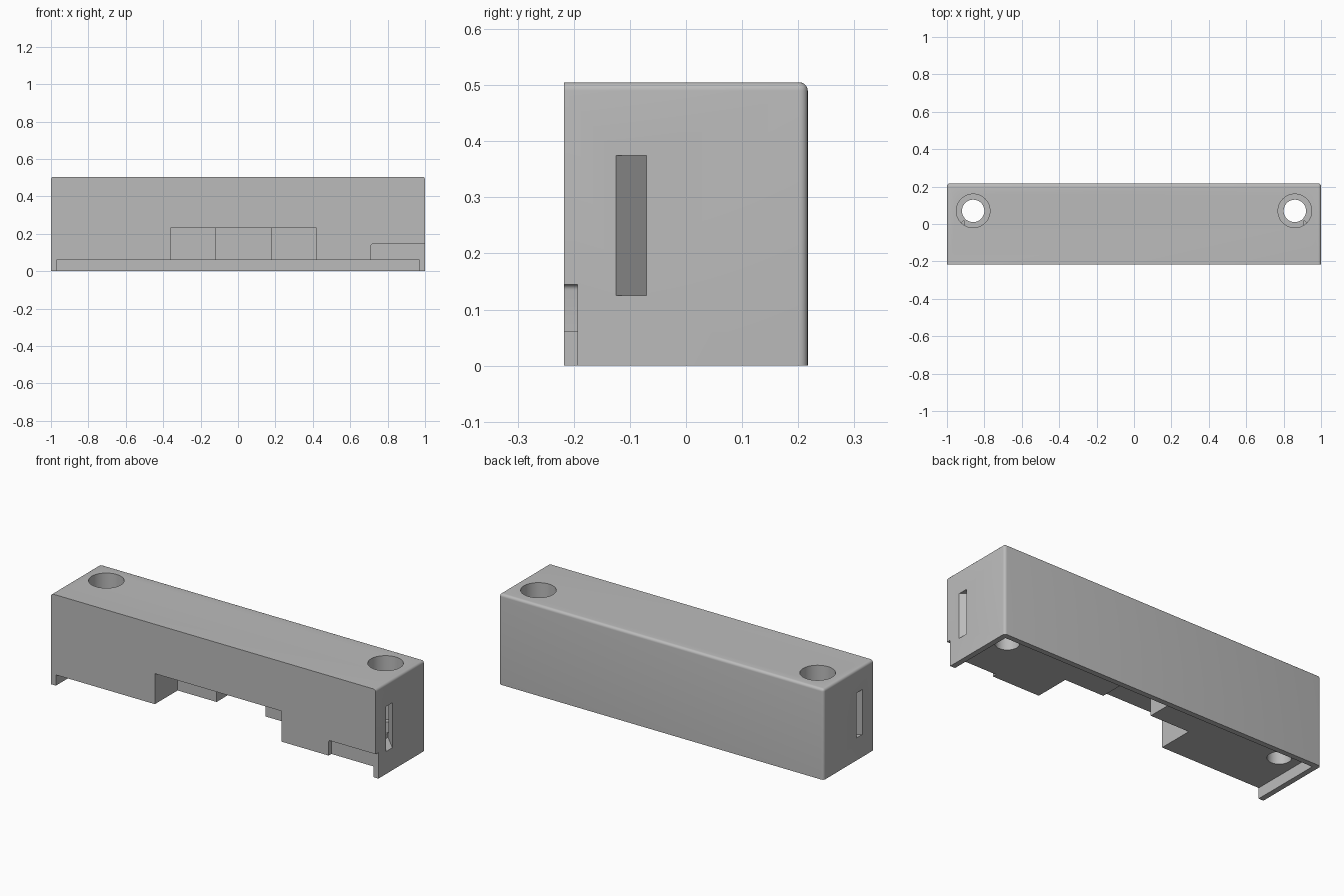
import bpy, bmesh, math
from mathutils import Vector

if "Cube" in bpy.data.objects:
    bpy.data.objects.remove(bpy.data.objects["Cube"], do_unlink=True)

W, D, H = 1.0, 0.217, 0.505      # half width, half depth, height
LIP = 0.06                       # underside recess height
WALL = 0.03

grey = bpy.data.materials.new("plain grey")
grey.use_nodes = True
grey.diffuse_color = (0.5, 0.5, 0.5, 1)
grey.node_tree.nodes["Principled BSDF"].inputs["Base Color"].default_value = (0.5, 0.5, 0.5, 1)


def add_object(name, bm):
    bmesh.ops.recalc_face_normals(bm, faces=bm.faces[:])
    mesh = bpy.data.meshes.new(name)
    bm.to_mesh(mesh)
    bm.free()
    mesh.materials.append(grey)
    obj = bpy.data.objects.new(name, mesh)
    bpy.context.collection.objects.link(obj)
    return obj


def box(name, x, y, z, round_edges=None, radius=0.01):
    """Box from three (low, high) ranges; round_edges picks edges by midpoint."""
    bm = bmesh.new()
    bmesh.ops.create_cube(bm, size=1)
    for v in bm.verts:
        v.co = Vector([(lo + hi) / 2 + c * (hi - lo) for c, (lo, hi) in zip(v.co, (x, y, z))])
    if round_edges:
        picked = [e for e in bm.edges if round_edges((e.verts[0].co + e.verts[1].co) / 2)]
        bmesh.ops.bevel(bm, geom=picked, offset=radius, segments=5, profile=0.5, affect='EDGES')
    return add_object(name, bm)


def prism(name, outline, z0, z1):
    """Upright prism from an (x, y) outline."""
    bm = bmesh.new()
    face = bm.faces.new([bm.verts.new((px, py, z0)) for px, py in outline])
    ext = bmesh.ops.extrude_face_region(bm, geom=[face])
    bmesh.ops.translate(bm, vec=(0, 0, z1 - z0),
                        verts=[g for g in ext["geom"] if isinstance(g, bmesh.types.BMVert)])
    return add_object(name, bm)


def circle(cx, cy, r, n=48):
    return [(cx + r * math.cos(2 * math.pi * i / n), cy + r * math.sin(2 * math.pi * i / n))
            for i in range(n)]


def cut(target, cutter):
    cutter.hide_render = True
    mod = target.modifiers.new("cut", 'BOOLEAN')
    mod.operation = 'DIFFERENCE'
    mod.solver = 'EXACT'
    mod.object = cutter
    bpy.context.view_layer.update()
    result = bpy.data.meshes.new_from_object(
        target.evaluated_get(bpy.context.evaluated_depsgraph_get()))
    target.modifiers.clear()
    target.data = result
    bpy.data.objects.remove(cutter, do_unlink=True)


def outer_edge(m):
    """Back uprights, back top edge and the two end top edges."""
    back, end, top = m.y > D - 0.01, abs(m.x) > W - 0.01, m.z > H - 0.01
    return (back and end) or (back and top) or (end and top)


# Main housing with softened back and top edges
housing = box("housing", (-W, W), (-D, D), (0, H), outer_edge, 0.015)

# Underside recess, open at the front
cut(housing, box("recess_cutter", (WALL - W, W - WALL), (-0.3, D - WALL), (-0.1, LIP)))

# Stepped front opening, deeper in the middle
opening = [(-0.36, -0.3), (0.42, -0.3), (0.42, -0.017), (0.18, -0.017),
           (0.18, 0.12), (-0.12, 0.12), (-0.12, -0.017), (-0.36, -0.017)]
cut(housing, prism("opening_cutter", opening, -0.1, 0.23))

# Shallow notch at the lower left front corner
cut(housing, box("notch_cutter", (0.71, 1.1), (-0.3, -0.193), (-0.1, 0.145),
                 lambda m: m.x < 0.72 and m.z > 0.14))

for side in (-1, 1):
    # Slanted slot in each end
    slot = [(1.03, -0.155), (1.03, -0.1), (0.91, 0.02), (0.91, -0.035)]
    cut(housing, prism("slot_cutter", [(side * px, py) for px, py in slot], 0.125, 0.375))
    # Counterbored screw hole
    cut(housing, prism("bore_cutter", circle(side * 0.86, 0.07, 0.09), 0.15, 0.6))
    cut(housing, prism("hole_cutter", circle(side * 0.86, 0.07, 0.06), -0.1, 0.3))

# Smooth the rounded parts, keep the corners crisp
bpy.ops.object.select_all(action='DESELECT')
housing.select_set(True)
bpy.context.view_layer.objects.active = housing
bpy.ops.object.shade_smooth_by_angle(angle=math.radians(30))
